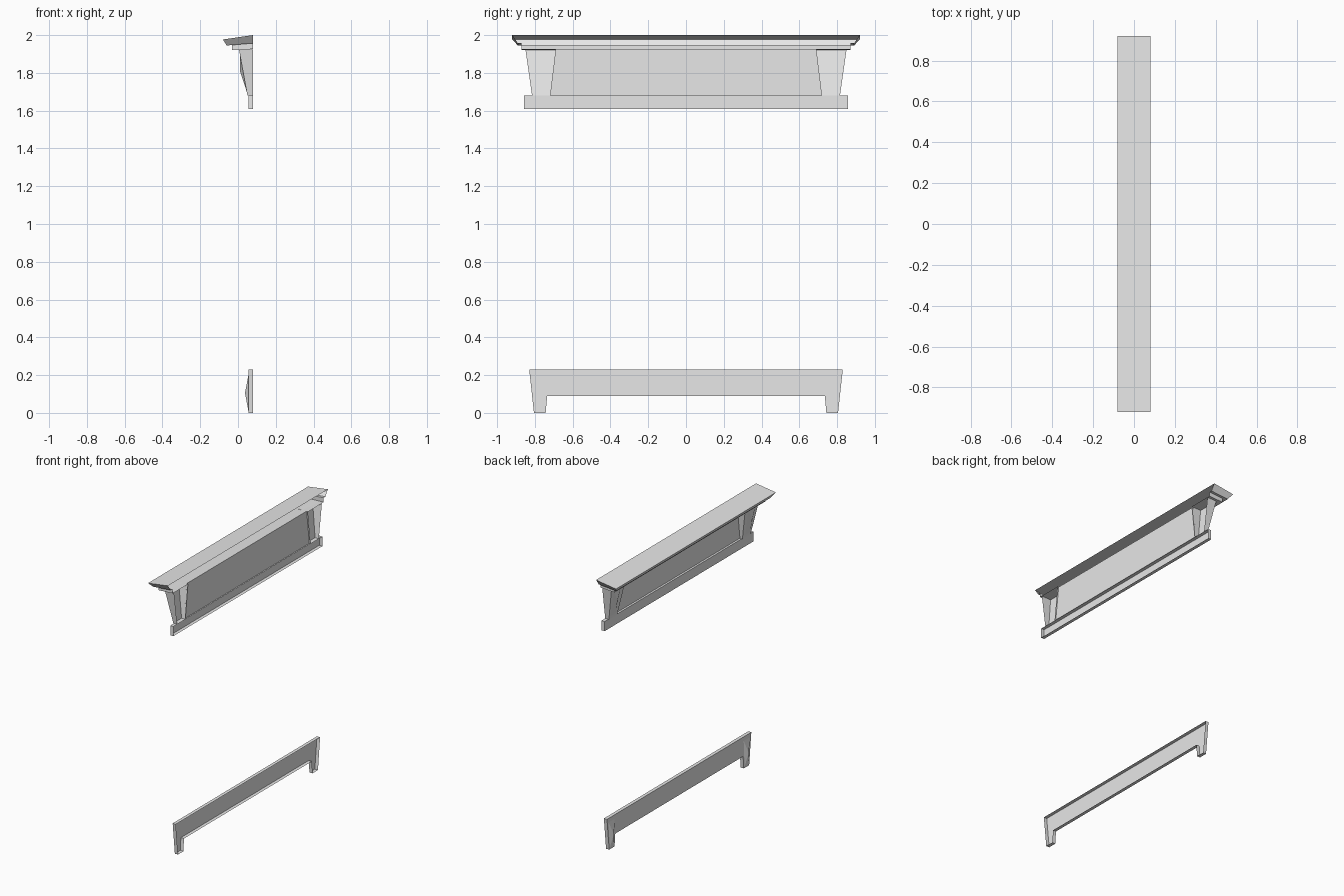
import bpy
import bmesh

cube = bpy.data.objects.get("Cube")
if cube:
    bpy.data.objects.remove(cube, do_unlink=True)

BACK = 0.08  # open wall side of every moulding

stone = bpy.data.materials.new("light_grey_stone")
stone.use_nodes = True
stone.diffuse_color = (0.8, 0.8, 0.8, 1)
stone.node_tree.nodes["Principled BSDF"].inputs["Base Color"].default_value = (0.8, 0.8, 0.8, 1)


def finish(name, bm):
    """Turn the bmesh into an object whose faces point away from the wall."""
    bmesh.ops.recalc_face_normals(bm, faces=bm.faces)
    bm.normal_update()
    if sum(f.normal.x * f.calc_area() for f in bm.faces) > 0:
        bmesh.ops.reverse_faces(bm, faces=bm.faces)
    mesh = bpy.data.meshes.new(name)
    bm.to_mesh(mesh)
    bm.free()
    mesh.materials.append(stone)
    bpy.context.collection.objects.link(bpy.data.objects.new(name, mesh))


def shell(name, outline, walls=True):
    """Front face with side walls running back to the wall plane."""
    bm = bmesh.new()
    front = [bm.verts.new(p) for p in outline]
    bm.faces.new(front)
    if walls:
        rear = [bm.verts.new((BACK, y, z)) for x, y, z in outline]
        for i in range(len(front)):
            j = (i + 1) % len(front)
            bm.faces.new((front[i], front[j], rear[j], rear[i]))
    finish(name, bm)


def pyramid(name, base, apex):
    """Faceted boss standing on a front face."""
    bm = bmesh.new()
    corners = [bm.verts.new(p) for p in base]
    tip = bm.verts.new(apex)
    for i in range(4):
        bm.faces.new((corners[i], corners[(i + 1) % 4], tip))
    finish(name, bm)


def cornice(name, levels):
    """Stepped moulding with returned ends; levels are (front x, half length, front z, back z)."""
    bm = bmesh.new()
    rings = []
    for x, h, zf, zb in levels:
        pts = ((BACK, -h, zb), (x, -h, zf), (x, h, zf), (BACK, h, zb))
        rings.append([bm.verts.new(p) for p in pts])
    bm.faces.new(rings[0])
    for a, b in zip(rings, rings[1:]):
        for i in range(3):
            bm.faces.new((a[i], a[i + 1], b[i + 1], b[i]))
    finish(name, bm)


# Upper cornice
cornice("cornice", [
    (-0.08, 0.92, 1.977, 2.0),
    (-0.06, 0.89, 1.945, 1.957),
    (-0.033, 0.87, 1.948, 1.957),
    (-0.033, 0.87, 1.92, 1.926),
    (0.07, 0.69, 1.926, 1.926),
])

# Frieze panel and the band beneath it
shell("frieze_panel", [(0.07, -0.72, 1.68), (0.07, 0.72, 1.68),
                       (0.07, 0.69, 1.926), (0.07, -0.69, 1.926)], walls=False)
shell("lower_band", [(0.055, -0.857, 1.61), (0.055, 0.857, 1.61),
                     (0.055, 0.857, 1.68), (0.055, -0.857, 1.68)])

# Window sill board with short feet
half = [(0.83, 0.23), (0.805, 0), (0.743, 0), (0.735, 0.09)]
outline = half + [(-y, z) for y, z in reversed(half)]
shell("sill_board", [(0.055, y, z) for y, z in outline])


def bracket_x(z):
    """Slope of the bracket front."""
    return 0.05 - 0.045 * (z - 1.68) / 0.245


# Brackets and faceted bosses at both ends
for side, s in (("left", 1), ("right", -1)):
    shell(side + "_bracket", [(bracket_x(z), s * y, z) for y, z in
                              ((0.85, 1.924), (0.69, 1.924), (0.72, 1.68), (0.815, 1.68))])
    pyramid(side + "_bracket_boss",
            [(bracket_x(z), s * y, z) for y, z in
             ((0.815, 1.9), (0.735, 1.9), (0.745, 1.7), (0.805, 1.7))],
            (0.01, s * 0.775, 1.81))
    pyramid(side + "_sill_boss",
            [(0.055, s * y, z) for y, z in
             ((0.812, 0.2), (0.742, 0.2), (0.752, 0.01), (0.798, 0.01))],
            (0.037, s * 0.776, 0.105))
